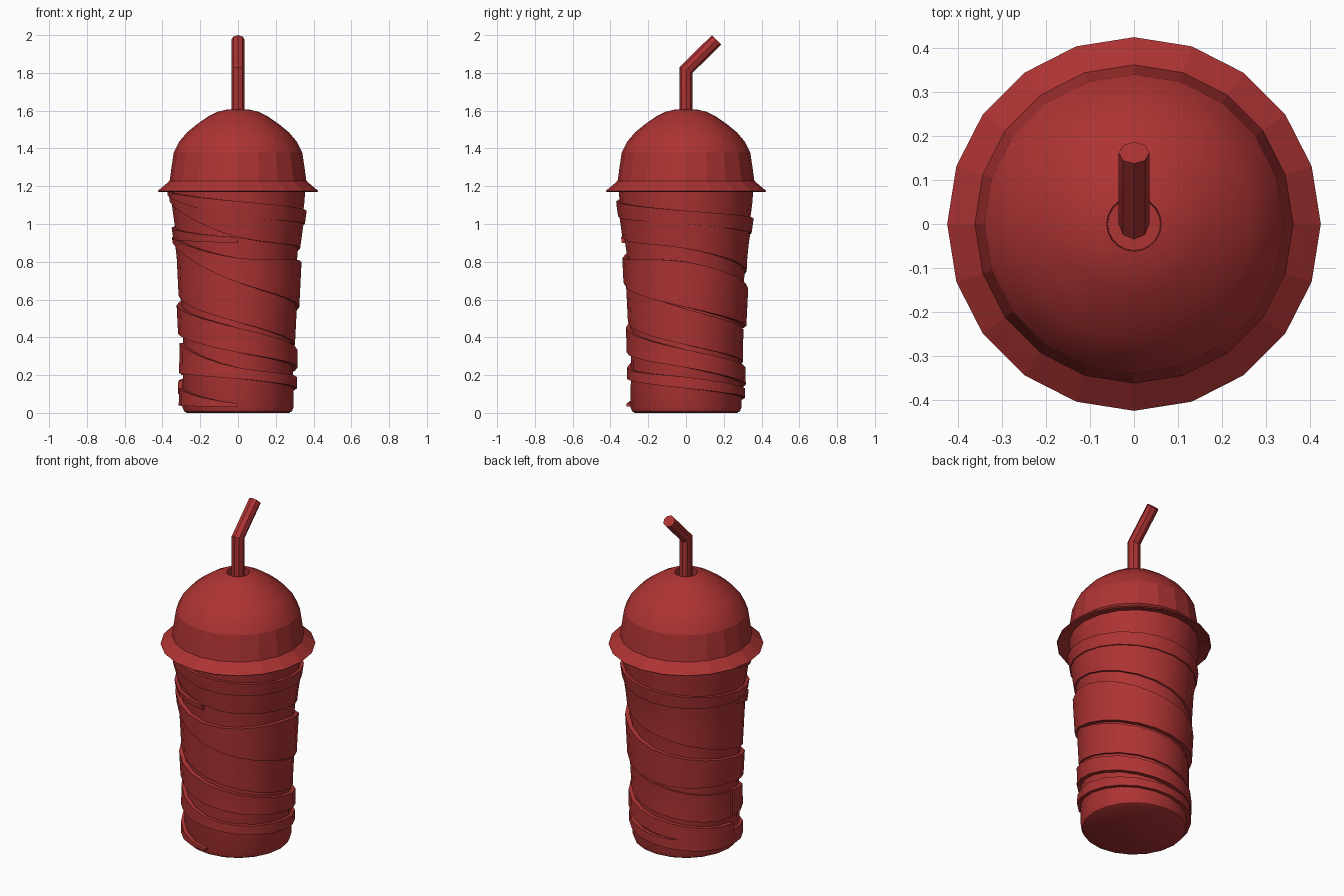
import bpy, bmesh
from math import sin, cos, pi, radians
from mathutils import Vector

if "Cube" in bpy.data.objects:
    bpy.data.objects.remove(bpy.data.objects["Cube"], do_unlink=True)

SIDES = 20
RED = (0.42, 0.033, 0.033, 1)
red = bpy.data.materials.new("red plastic")
red.use_nodes = True
red.diffuse_color = RED
red.node_tree.nodes["Principled BSDF"].inputs["Base Color"].default_value = RED


def finish(name, bm, flat=None):
    """Turn a bmesh into a shaded object; faces matching the flat rule stay faceted."""
    bmesh.ops.recalc_face_normals(bm, faces=bm.faces)
    mesh = bpy.data.meshes.new(name)
    bm.to_mesh(mesh)
    bm.free()
    mesh.materials.append(red)
    obj = bpy.data.objects.new(name, mesh)
    bpy.context.collection.objects.link(obj)
    bpy.ops.object.select_all(action="DESELECT")
    obj.select_set(True)
    bpy.context.view_layer.objects.active = obj
    bpy.ops.object.shade_smooth_by_angle(angle=radians(35))
    if flat:
        for p in mesh.polygons:
            if flat(p.center):
                p.use_smooth = False
    return obj


def loft(rings, closed_ring=True, caps=True):
    """Skin a list of equally long point rings."""
    bm = bmesh.new()
    rows = [[bm.verts.new(p) for p in ring] for ring in rings]
    n = len(rows[0])
    for a, b in zip(rows, rows[1:]):
        for i in range(n if closed_ring else n - 1):
            j = (i + 1) % n
            bm.faces.new((a[i], a[j], b[j], b[i]))
    if caps:
        bm.faces.new(rows[0])
        bm.faces.new(rows[-1])
    return bm


def circle(r, z, n=SIDES):
    return [Vector((r * cos(2 * pi * i / n), r * sin(2 * pi * i / n), z)) for i in range(n)]


def lathe(name, profile, flat=None):
    return finish(name, loft([circle(r, z) for r, z in profile]), flat)


# Cup body
CUP = [(0.27, 0), (0.285, 0.008), (0.294, 0.03), (0.29, 0.35),
       (0.315, 0.85), (0.35, 1.1), (0.357, 1.19)]
lathe("cup_body", CUP)


def cup_radius(z):
    for (r0, z0), (r1, z1) in zip(CUP, CUP[1:]):
        if z <= z1:
            return r0 + (r1 - r0) * max(0, (z - z0) / (z1 - z0))
    return CUP[-1][0]


# Swirl ribbons: top and bottom heights at each quarter turn, starting at -x
def smooth_key(keys, t):
    i = min(int(t), len(keys) - 2)
    f = t - i
    p = [keys[max(0, min(len(keys) - 1, i + k))] for k in (-1, 0, 1, 2)]
    out = []
    for a, b, c, d in zip(*p):
        out.append(b + 0.5 * f * (c - a + f * (2*a - 5*b + 4*c - d + f * (3*(b - c) + d - a))))
    return out


def ribbon(name, keys, lift):
    steps = SIDES // 4
    rings = []
    for s in range((len(keys) - 1) * steps + 1):
        top, low = smooth_key(keys, s / steps)
        top = max(top, low + 0.005)
        ang = pi + 2 * pi * s / SIDES
        section = []
        heights = [top + (low - top) * k / 3 for k in range(4)]
        for z in heights:
            section.append((cup_radius(z) + lift, z))
        for z in (low, top):
            section.append((cup_radius(z) - 0.015, z))
        rings.append([Vector((r * cos(ang), r * sin(ang), z)) for r, z in section])
    finish(name, loft(rings))


ribbon("upper_ribbon", [(1.17, 1.15), (1.12, 1.04), (1.07, 1.0), (1.03, 0.95),
                        (0.98, 0.92), (0.93, 0.9)], 0.018)
ribbon("wide_ribbon", [(1.16, 1.12), (1.05, 0.93), (1.01, 0.87), (0.96, 0.75),
                       (0.93, 0.62), (0.72, 0.48), (0.55, 0.36), (0.44, 0.27),
                       (0.36, 0.2)], 0.011)
ribbon("middle_ribbon", [(0.93, 0.9), (0.82, 0.69), (0.8, 0.56), (0.66, 0.46),
                         (0.57, 0.42), (0.45, 0.32), (0.335, 0.24), (0.24, 0.15),
                         (0.17, 0.1)], 0.024)
ribbon("lower_ribbon", [(0.37, 0.21), (0.24, 0.18), (0.19, 0.13), (0.13, 0.08),
                        (0.13, 0.04), (0.05, 0.035)], 0.02)

# Domed lid with flared rim and a recessed straw hole
lathe("dome_lid", [(0.35, 1.19), (0.42, 1.17), (0.425, 1.175), (0.362, 1.228),
                   (0.352, 1.3), (0.34, 1.38), (0.312, 1.435), (0.27, 1.485),
                   (0.215, 1.53), (0.16, 1.568), (0.11, 1.594), (0.062, 1.605),
                   (0.06, 1.57)],
      flat=lambda c: c.z < 1.38)

# Bent straw, mitred at the elbow
R, N = 0.035, 8
elbow = 1.815
lower = circle(R, 1.5, N)
bend = [Vector((p.x, p.y, elbow - p.y * (2 ** 0.5 - 1))) for p in circle(R, 0, N)]
c = 2 ** -0.5
tip = [Vector((p.x, 0.162 + p.y * c, 1.975 - p.y * c)) for p in circle(R, 0, N)]
finish("bent_straw", loft([lower, bend, tip]))
